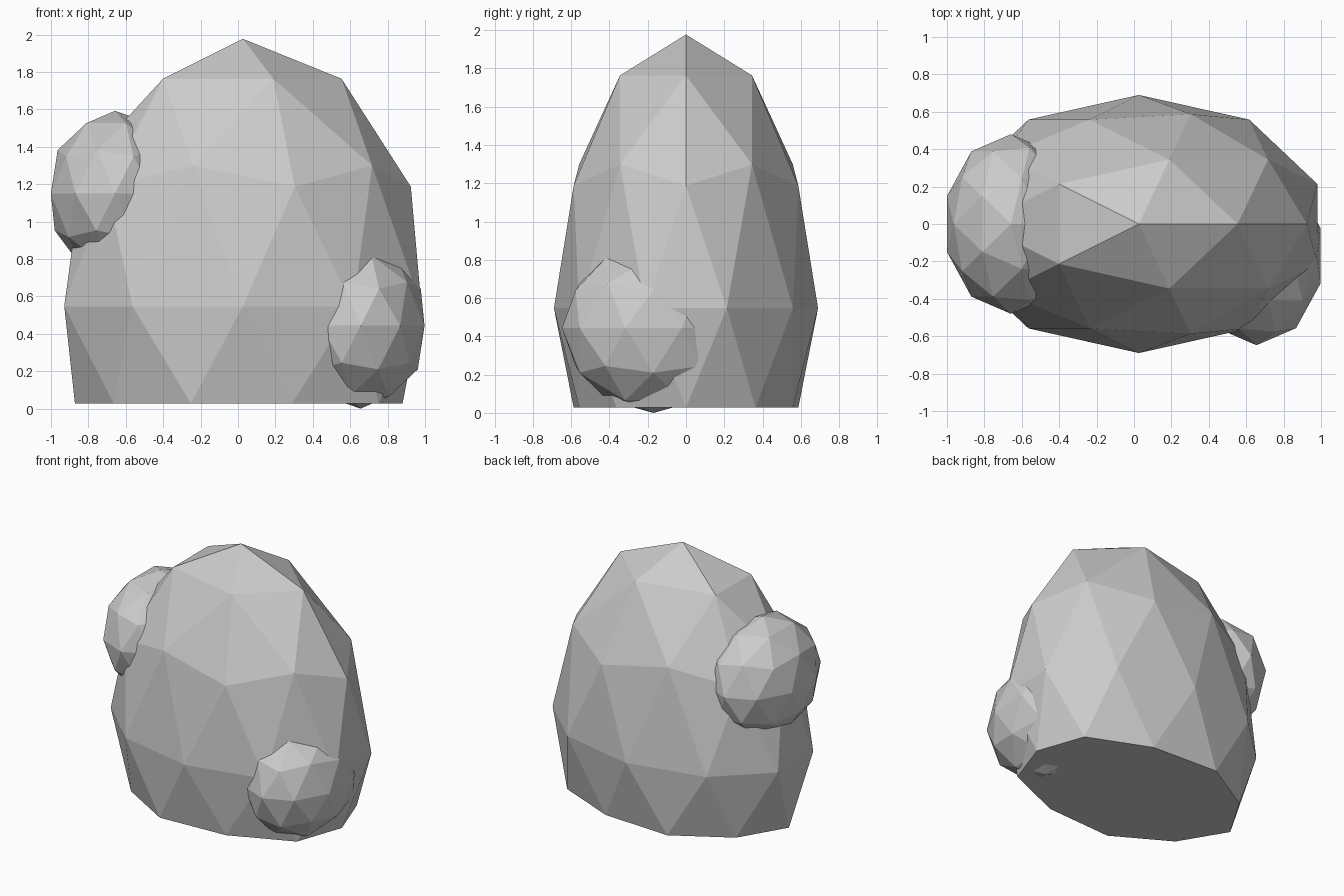
import bpy

if "Cube" in bpy.data.objects:
    bpy.data.objects.remove(bpy.data.objects["Cube"])


def boulder(name, centre, radii, floor=None):
    """Low-poly stone: stretched icosphere, optionally flattened at a floor height."""
    bpy.ops.mesh.primitive_ico_sphere_add(subdivisions=2, radius=1)
    obj = bpy.context.object
    obj.name = name
    for v in obj.data.vertices:
        for i in range(3):
            v.co[i] = centre[i] + v.co[i] * radii[i]
        if floor is not None:
            v.co.z = max(v.co.z, floor)
    obj.data.update()
    return obj


# Main rock with a flat base
boulder("main_rock", (0.026, 0, 0.547), (1.004, 0.69, 1.43), floor=0.028)

# Smaller stones embedded in its sides
boulder("upper_left_stone", (-0.658, 0, 1.15), (0.36, 0.48, 0.442))
boulder("lower_right_stone", (0.655, -0.17, 0.443), (0.36, 0.478, 0.443))
